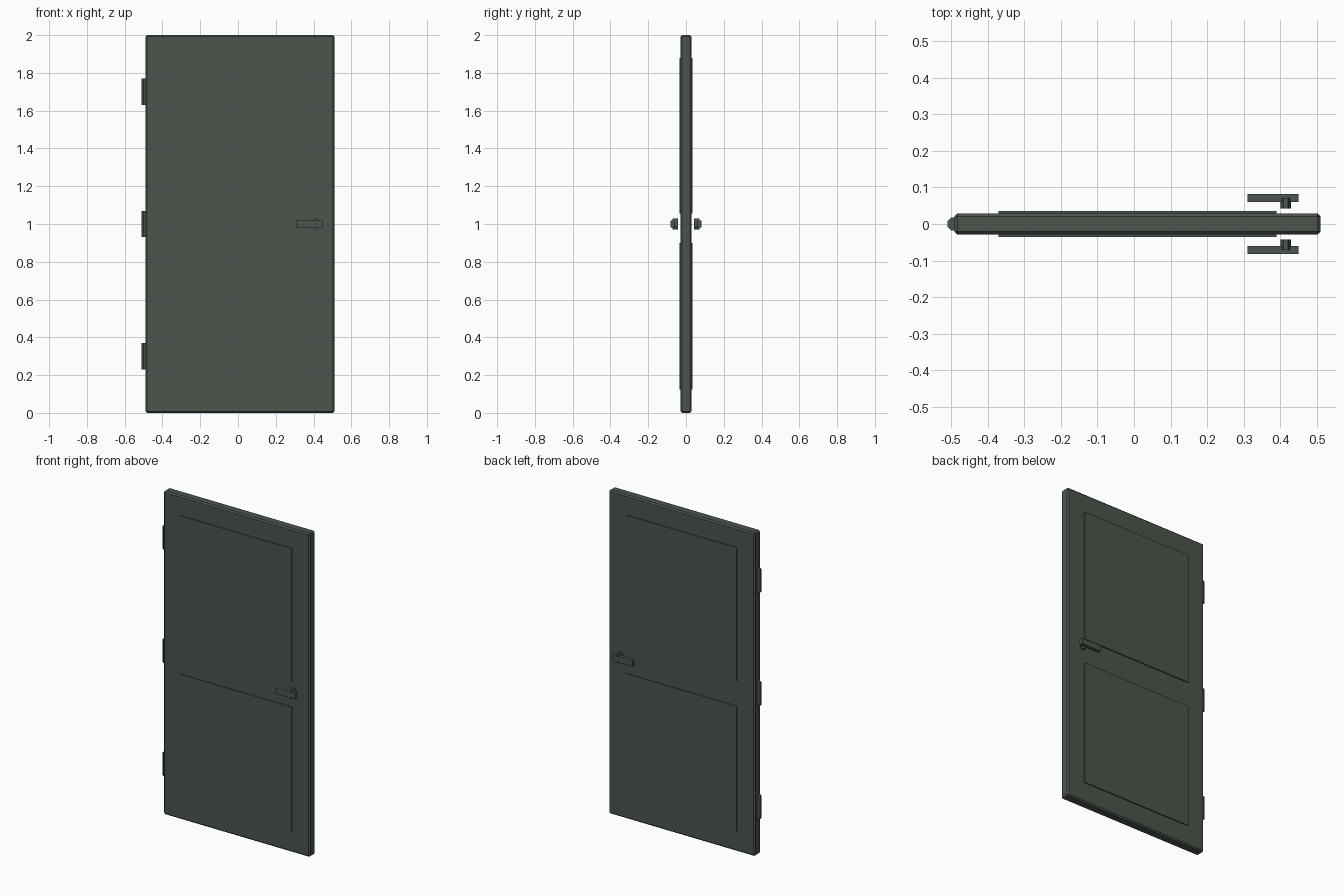
import bpy
from math import pi
from mathutils import Matrix

default = bpy.data.objects.get("Cube")
if default:
    bpy.data.objects.remove(default, do_unlink=True)

GREEN = (0.069, 0.091, 0.073, 1.0)
paint = bpy.data.materials.new("dark_green_paint")
paint.use_nodes = True
paint.diffuse_color = GREEN
paint.node_tree.nodes["Principled BSDF"].inputs["Base Color"].default_value = GREEN


def finish(name, bevel=0):
    obj = bpy.context.object
    obj.name = name
    obj.data.materials.append(paint)
    if bevel:
        mod = obj.modifiers.new("Bevel", "BEVEL")
        mod.width = bevel
        mod.segments = 1
    return obj


def box(name, low, high, bevel=0):
    center = [(a + b) / 2 for a, b in zip(low, high)]
    bpy.ops.mesh.primitive_cube_add(size=1, location=center)
    obj = bpy.context.object
    obj.data.transform(Matrix.Diagonal([b - a for a, b in zip(low, high)] + [1]))
    return finish(name, bevel)


def octagon(name, center, radius, depth, tilt=0, stretch=1):
    bpy.ops.mesh.primitive_cylinder_add(vertices=8, radius=radius, depth=depth, location=center)
    obj = bpy.context.object
    shape = Matrix.Rotation(tilt, 4, "X") @ Matrix.Diagonal((1, stretch, 1, 1)) @ Matrix.Rotation(pi / 8, 4, "Z")
    obj.data.transform(shape)
    return finish(name)


# Door slab with chamfered edges
box("door_slab", (-0.49, -0.029, 0), (0.51, 0.029, 2), 0.008)

# Raised panels, showing on both faces
for name, bottom, top in (("lower_panel", 0.125, 0.90), ("upper_panel", 1.055, 1.88)):
    box(name, (-0.37, -0.035, bottom), (0.39, 0.035, top))

# Hinge barrels along one edge
for name, z in (("lower_hinge", 0.3), ("middle_hinge", 1.0), ("upper_hinge", 1.7)):
    octagon(name, (-0.492, 0, z), 0.0195, 0.14)

# Handle on each face: spindle and lever
for name, side in (("front", -1), ("back", 1)):
    octagon(name + "_spindle", (0.415, side * 0.057, 1), 0.0155, 0.028, pi / 2, 2)
    ys = sorted((side * 0.06, side * 0.082))
    box(name + "_lever", (0.31, ys[0], 0.982), (0.45, ys[1], 1.018))
